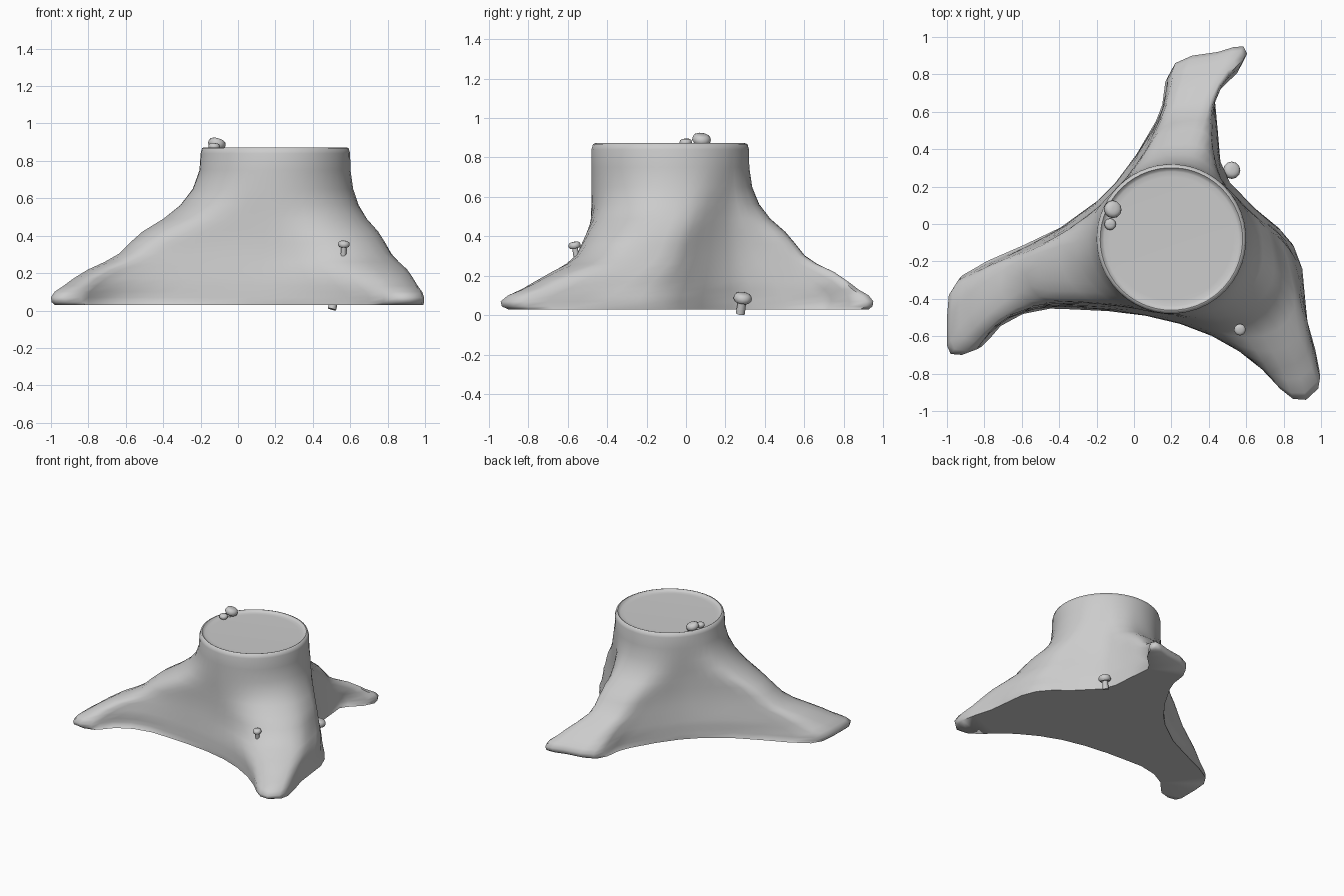
import bpy, bmesh, math
from mathutils import Vector
from mathutils.geometry import intersect_point_line

if "Cube" in bpy.data.objects:
    bpy.data.objects.remove(bpy.data.objects["Cube"])

CX, CY = 0.2, -0.08   # trunk centre

# Each root: start, ridge and end angle on the trunk, index of the ridge point,
# slimness at start and end side, ground outline (clockwise)
ROOTS = [
    ((45, -35, -95), 10, (0.7, 2.1), [  # front right root
        (.50, .235), (.65, .08), (.78, -.03), (.855, -.12), (.90, -.24), (.915, -.40),
        (.93, -.55), (.97, -.70), (.995, -.82), (.985, -.88), (.92, -.94), (.85, -.935),
        (.78, -.88), (.70, -.79), (.58, -.69), (.42, -.60), (.25, -.535)]),
    ((-95, -166, -225), 9, (1.2, 1.0), [  # left root
        (.06, -.49), (-.15, -.46), (-.35, -.445), (-.47, -.44), (-.62, -.47), (-.74, -.54),
        (-.80, -.62), (-.84, -.67), (-.92, -.70), (-.98, -.695), (-1, -.65), (-1, -.50),
        (-.99, -.38), (-.94, -.30), (-.80, -.22), (-.60, -.13), (-.40, -.03), (-.20, .12)]),
    ((-225, -280, -315), 8, (1.3, 1.3), [  # back root
        (-.10, .22), (.02, .38), (.13, .56), (.165, .65), (.18, .78), (.22, .86), (.31, .90),
        (.45, .92), (.53, .945), (.585, .95), (.605, .91), (.56, .83), (.46, .74),
        (.425, .69), (.445, .50), (.46, .34)]),
]
OUTLINE = [Vector(p) for root in ROOTS for p in root[3]]

# Levels: height, trunk radius, spread toward the ground outline
LEVELS = [
    (.855, .33, 0), (.856, .36, 0), (.860, .37, 0), (.872, .381, 0), (.868, .392, 0),
    (.84, .40, 0), (.75, .40, .01), (.65, .40, .06), (.56, .40, .14), (.49, .40, .25),
    (.42, .40, .40), (.36, .40, .47), (.30, .40, .53), (.26, .40, .62), (.22, .40, .74),
    (.17, .40, .84), (.13, .40, .91), (.10, .40, .97), (.07, .40, 1), (.045, .40, .995),
    (.03, .40, .97),
]


def keep_inside(p, inset):
    """Pull a plan point back inside the ground outline."""
    inside, best, near, normal = False, 9, p, Vector((0, 0))
    for a, b in zip(OUTLINE, OUTLINE[1:] + OUTLINE[:1]):
        if (a.y > p.y) != (b.y > p.y) and p.x < a.x + (b.x - a.x) * (p.y - a.y) / (b.y - a.y):
            inside = not inside
        t = min(1, max(0, intersect_point_line(p, a, b)[1]))
        q = a.lerp(b, t)
        if (q - p).length < best:
            best, near = (q - p).length, q
            normal = Vector((b.y - a.y, a.x - b.x)).normalized()   # inward
    if inside and best >= inset:
        return p
    return near + normal * inset


def finish(name, bm, angle):
    bmesh.ops.recalc_face_normals(bm, faces=bm.faces)
    mesh = bpy.data.meshes.new(name)
    bm.to_mesh(mesh)
    bm.free()
    ob = bpy.data.objects.new(name, mesh)
    bpy.context.collection.objects.link(ob)
    bpy.ops.object.select_all(action='DESELECT')
    ob.select_set(True)
    bpy.context.view_layer.objects.active = ob
    bpy.ops.object.shade_smooth_by_angle(angle=math.radians(angle))
    return ob


def loft(bm, rings):
    for a, b in zip(rings, rings[1:]):
        n = len(a)
        for i in range(n):
            j = (i + 1) % n
            bm.faces.new((a[i], a[j], b[j], b[i]))
    bm.faces.new(rings[0])
    bm.faces.new(rings[-1])


# Stump: round trunk spreading into three bent roots
columns = []
for (a0, am, a1), m, (s0, s1), pts in ROOTS:
    n = len(pts)
    for i, (x, y) in enumerate(pts):
        a = a0 + (am - a0) * i / m if i < m else am + (a1 - am) * (i - m) / (n - m)
        start = math.radians(a)
        turn = (math.atan2(y - CY, x - CX) - start + math.pi) % (2 * math.pi) - math.pi
        columns.append((start, turn, math.hypot(x - CX, y - CY), s0 + (s1 - s0) * i / n))

bm = bmesh.new()
rings = []
for z, radius, spread in LEVELS:
    ring = []
    for start, turn, reach, power in columns:
        k = spread ** power if spread else 0
        r = radius + (reach - radius) * k
        a = start + turn * k ** 1.4
        p = Vector((CX + r * math.cos(a), CY + r * math.sin(a)))
        if .07 < z < .6:
            p = keep_inside(p, min(.03, .1 * (z - .07)))
        ring.append(bm.verts.new((p.x, p.y, z)))
    rings.append(ring)
loft(bm, rings)
soft = [v for ring in rings[8:17] for v in ring]
for _ in range(2):
    bmesh.ops.smooth_vert(bm, verts=soft, factor=.35, use_axis_x=True, use_axis_y=True,
                          use_axis_z=True)
bmesh.ops.triangulate(bm, faces=[f for f in bm.faces if len(f.verts) > 4])
finish("stump", bm, 60)


# Mushrooms: lathed stem and rounded cap along a tilted axis
def mushroom(name, base, top, r):
    base, top = Vector(base), Vector(top)
    axis = top - base
    length = axis.length
    turn = Vector((0, 0, 1)).rotation_difference(axis)
    profile = [(.5, 0), (.46, length - 1.05 * r), (.8, length - 1.05 * r),
               (1, length - .8 * r), (1, length - .5 * r), (.88, length - .2 * r),
               (.6, length - .04 * r), (.25, length)]
    bm = bmesh.new()
    rings = []
    for pr, h in profile:
        rings.append([bm.verts.new(base + turn @ Vector((
            pr * r * math.cos(i * math.pi / 6), pr * r * math.sin(i * math.pi / 6), h)))
            for i in range(12)])
    loft(bm, rings)
    finish(name, bm, 50)


mushroom("top_mushroom_large", (-.13, .07, .835), (-.105, .083, .918), .047)
mushroom("top_mushroom_small", (-.13, 0, .84), (-.126, -.002, .895), .031)
mushroom("root_mushroom", (.562, -.55, .26), (.567, -.568, .372), .031)
mushroom("ground_mushroom", (.502, .275, .007), (.53, .292, .112), .046)
